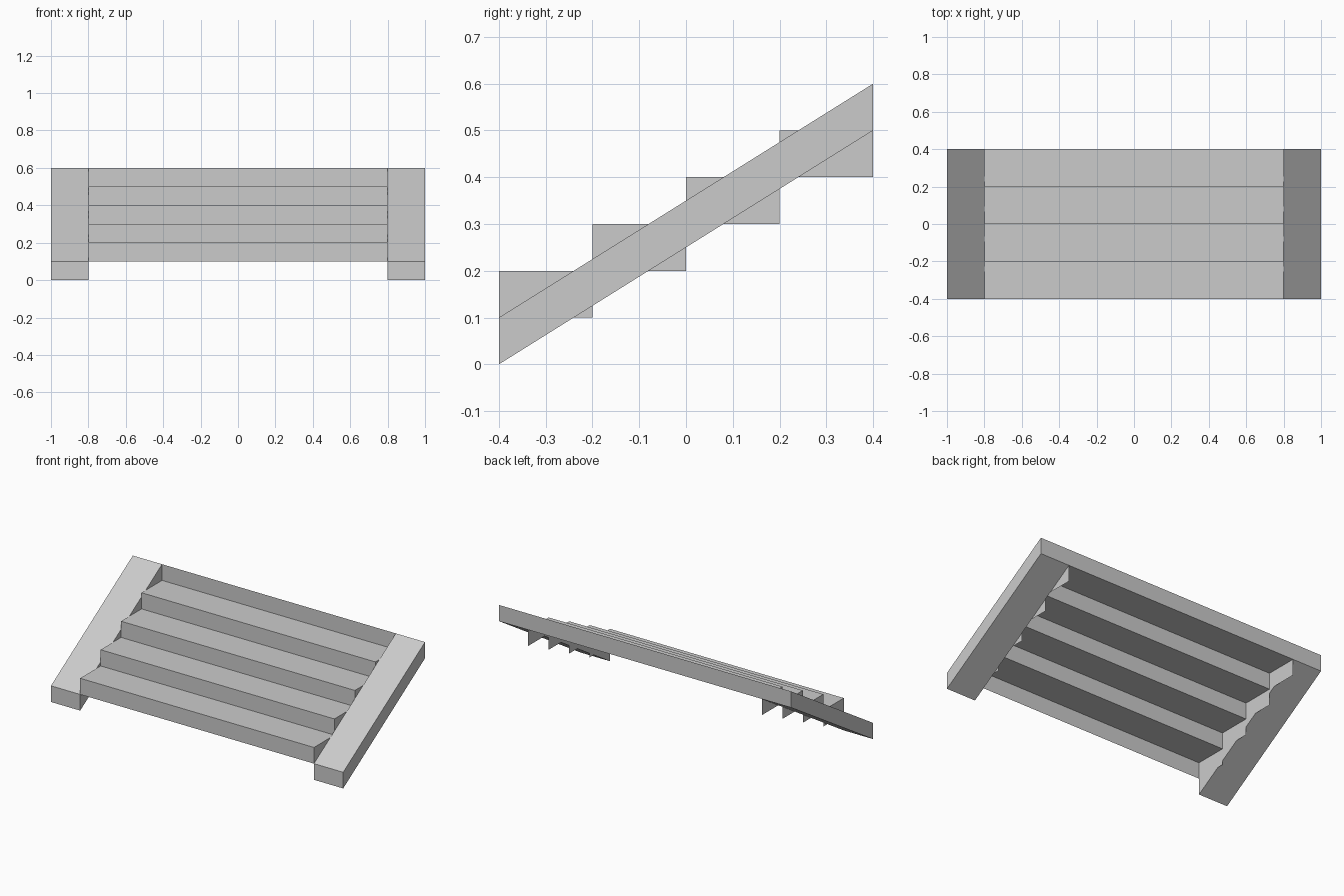
import bpy

if "Cube" in bpy.data.objects:
    bpy.data.objects.remove(bpy.data.objects["Cube"])

STEPS, RUN, RISE = 4, 0.2, 0.1
HALF_W, INNER, FRONT = 1.0, 0.8, -0.4


def make_object(name, verts, faces):
    mesh = bpy.data.meshes.new(name)
    mesh.from_pydata(verts, [], faces)
    mesh.update()
    obj = bpy.data.objects.new(name, mesh)
    bpy.context.collection.objects.link(obj)
    return obj


# Sloping side beam: parallelogram profile extruded in x, mirrored to the left
profile = [(-0.4, 0.0), (0.4, 0.5), (0.4, 0.6), (-0.4, 0.1)]
verts = [(x, y, z) for x in (INNER, HALF_W) for y, z in profile]
faces = [(3, 2, 1, 0), (4, 5, 6, 7)]
faces += [(i, (i + 1) % 4, (i + 1) % 4 + 4, i + 4) for i in range(4)]
beam = make_object("side_beams", verts, faces)
mirror = beam.modifiers.new("Mirror", 'MIRROR')
mirror.use_axis[0] = True

# Stair sheet: open zigzag of risers and treads, ending in a top riser
path = []
for i in range(STEPS + 1):
    y = FRONT + i * RUN
    path += [(y, RISE * (i + 1)), (y, RISE * (i + 2))]
verts = [(x, y, z) for y, z in path for x in (-INNER, INNER)]
faces = [(2 * i, 2 * i + 1, 2 * i + 3, 2 * i + 2) for i in range(len(path) - 1)]
make_object("stair_treads_and_risers", verts, faces)

# Thin end panel closing both sides of every step
verts, faces = [], []
for i in range(STEPS):
    y, z, b = FRONT + i * RUN, RISE * (i + 1), len(verts)
    verts += [(INNER, y, z), (INNER, y + RUN, z),
              (INNER, y + RUN, z + RISE), (INNER, y, z + RISE)]
    faces.append((b, b + 1, b + 2, b + 3))
panels = make_object("step_end_panels", verts, faces)
mirror = panels.modifiers.new("Mirror", 'MIRROR')
mirror.use_axis[0] = True
